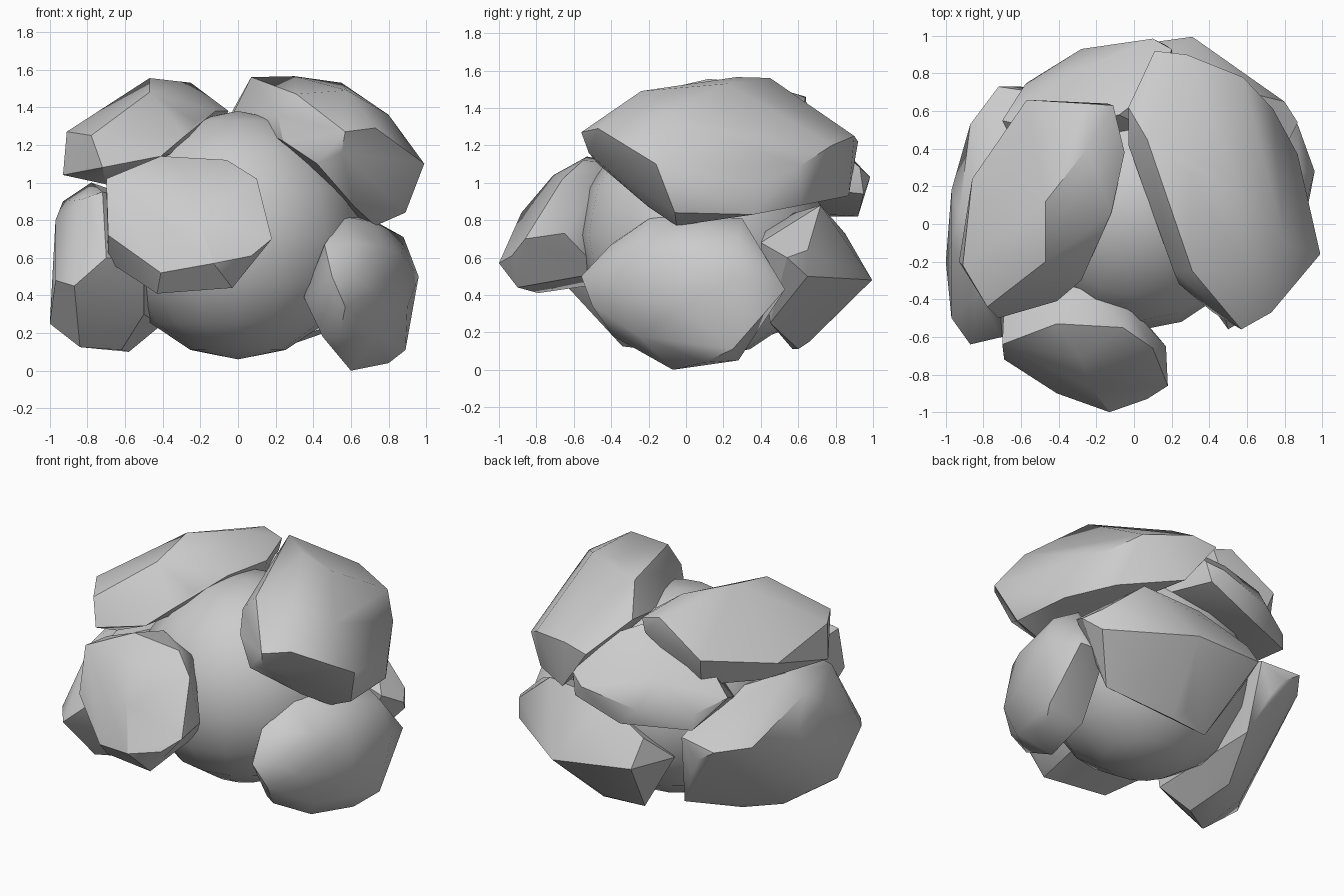
import bpy, bmesh, math

stone = bpy.data.materials.new("grey stone")
stone.diffuse_color = (0.6, 0.6, 0.6, 1)


def finish(obj, angle):
    obj.data.materials.append(stone)
    bpy.ops.object.select_all(action='DESELECT')
    obj.select_set(True)
    bpy.context.view_layer.objects.active = obj
    bpy.ops.object.shade_smooth_by_angle(angle=math.radians(angle))


def rock(name, corners, angle=34):
    """Chipped boulder: the convex hull around its corner points."""
    bm = bmesh.new()
    for c in corners:
        bm.verts.new(c)
    bmesh.ops.convex_hull(bm, input=bm.verts)
    loose = [v for v in bm.verts if not v.link_faces]
    bmesh.ops.delete(bm, geom=loose, context='VERTS')
    bmesh.ops.dissolve_limit(bm, angle_limit=math.radians(3), verts=bm.verts, edges=bm.edges)
    bmesh.ops.recalc_face_normals(bm, faces=bm.faces)
    mesh = bpy.data.meshes.new(name)
    bm.to_mesh(mesh)
    bm.free()
    obj = bpy.data.objects.new(name, mesh)
    bpy.context.collection.objects.link(obj)
    finish(obj, angle)


# Round core
bpy.ops.mesh.primitive_uv_sphere_add(segments=16, ring_count=8, radius=0.66, location=(0, 0.09, 0.72))
core = bpy.context.object
core.name = "core"
finish(core, 60)

# Front slab with a bulging face
rock("front_rock", [
    (-0.70, -0.64, 1.02), (-0.69, -0.72, 0.72), (-0.41, -0.90, 0.52), (-0.13, -1.0, 0.57),
    (0.07, -0.93, 0.61), (0.18, -0.86, 0.70), (0.10, -0.66, 1.02), (-0.06, -0.55, 1.12),
    (-0.41, -0.53, 1.14), (-0.43, -0.79, 0.41), (-0.03, -0.90, 0.44), (0.17, -0.65, 0.73),
    (-0.69, -0.50, 0.58), (-0.33, -0.33, 1.10), (-0.03, -0.43, 1.05), (-0.69, -0.42, 1.0),
    (-0.40, -0.45, 0.46), (0, -0.45, 0.52), (-0.22, -0.88, 0.84), (-0.28, -0.71, 1.04)])

# Upper left slab
rock("upper_left_rock", [
    (-0.91, -0.22, 1.27), (-0.93, -0.20, 1.04), (-0.78, -0.44, 1.25), (-0.72, -0.50, 1.08),
    (-0.47, -0.20, 1.48), (-0.41, -0.41, 1.14), (-0.28, -0.30, 1.25), (-0.47, 0.12, 1.555),
    (-0.25, 0.40, 1.53), (-0.25, 0.64, 1.46), (-0.11, 0.63, 1.42), (-0.05, 0.38, 1.38),
    (-0.12, 0.06, 1.38), (-0.22, -0.15, 1.32), (-0.14, 0.64, 1.33), (-0.57, 0.66, 1.26),
    (-0.86, 0.24, 1.16), (-0.70, -0.30, 0.99), (-0.76, 0.26, 1.03), (-0.52, 0.58, 1.05),
    (-0.15, 0.50, 1.20)])

# Upper right slab
rock("upper_right_rock", [
    (0.99, -0.16, 1.10), (0.87, 0.37, 0.98), (0.74, 0.61, 1.09), (0.58, 0.78, 1.20),
    (0.28, 0.90, 1.25), (0.11, 0.92, 1.22), (-0.03, 0.62, 1.38), (-0.03, 0.42, 1.36),
    (0.07, 0.45, 1.56), (0.30, 0.27, 1.565), (0.55, 0.22, 1.53), (0.58, -0.24, 1.49),
    (0.31, -0.25, 1.47), (0.21, -0.25, 1.36), (0.73, -0.47, 1.29), (0.57, -0.56, 1.27),
    (0.42, -0.47, 1.10), (0.24, -0.32, 1.22), (0.55, -0.52, 1.16), (0.62, -0.20, 0.87),
    (0.73, -0.05, 0.77), (0.89, -0.06, 0.84), (0.86, 0.36, 0.83), (0.66, 0.62, 0.88),
    (0.32, 0.87, 0.93), (0.80, -0.10, 1.36)])

# Lower right rounded rock
rock("lower_right_rock", [
    (0.50, -0.56, 0.50), (0.46, -0.40, 0.67), (0.56, -0.18, 0.82), (0.88, 0.28, 0.71),
    (0.96, 0.28, 0.50), (0.89, 0.25, 0.11), (0.87, 0.53, 0.43), (0.60, -0.07, 0.0),
    (0.80, 0.10, 0.04), (0.76, -0.26, 0.66), (0.73, -0.38, 0.42), (0.87, -0.06, 0.62),
    (0.90, -0.03, 0.34), (0.35, -0.35, 0.39), (0.45, -0.33, 0.18), (0.70, 0.30, 0.81),
    (0.65, 0.28, 0.05), (0.60, 0.45, 0.50), (0.74, -0.25, 0.18), (0.54, -0.39, 0.18),
    (0.57, -0.50, 0.34), (0.62, -0.49, 0.50), (0.60, -0.38, 0.68), (0.72, -0.05, 0.79)], 45)

# Left rock
rock("left_rock", [
    (-0.97, -0.50, 0.48), (-0.87, -0.64, 0.45), (-0.70, -0.60, 0.60), (-0.84, -0.34, 0.125),
    (-0.62, -0.20, 0.11), (-0.50, -0.35, 0.30), (-0.97, -0.10, 0.80), (-1.0, -0.20, 0.25),
    (-0.97, 0.18, 0.70), (-0.93, 0.05, 0.90), (-0.78, 0.05, 1.0), (-0.87, 0.53, 0.70),
    (-0.72, 0.73, 0.70), (-0.60, 0.73, 0.62), (-0.79, 0.08, 0.125), (-0.58, 0.22, 0.10),
    (-0.41, 0.60, 0.24), (-0.52, 0.69, 0.50), (-0.45, 0.69, 0.72), (-0.50, 0.30, 0.90),
    (-0.83, -0.38, 0.91), (-0.72, -0.35, 0.95), (-0.50, -0.40, 0.60)])

# Lower back rock
rock("lower_back_rock", [
    (0.31, 0.995, 0.48), (-0.23, 0.92, 0.53), (-0.24, 0.80, 0.70), (-0.35, 0.62, 0.53),
    (0.15, 0.85, 0.73), (-0.09, 0.57, 0.11), (0.14, 0.66, 0.15), (0.20, 0.60, 0.11),
    (0.80, 0.65, 0.64), (0.80, 0.65, 0.50), (0.87, 0.54, 0.60), (0.52, 0.72, 0.88),
    (0.10, 0.74, 0.85), (0.60, 0.45, 0.25), (0.30, 0.45, 0.80), (0.80, 0.40, 0.68)], 28)

# Upper back rock
rock("upper_back_rock", [
    (0.10, 0.985, 1.03), (0.17, 0.95, 0.94), (-0.15, 0.92, 0.82), (0.20, 0.93, 1.08),
    (-0.28, 0.93, 0.95), (-0.57, 0.75, 0.82), (-0.58, 0.74, 0.93), (-0.70, 0.55, 1.0),
    (-0.55, 0.25, 0.86), (0.15, 0.75, 1.25), (-0.08, 0.58, 1.35), (0.0, 0.87, 1.15),
    (-0.33, 0.80, 1.12), (-0.50, 0.50, 1.20), (0.30, 0.40, 1.0), (-0.30, 0.30, 1.0)])
